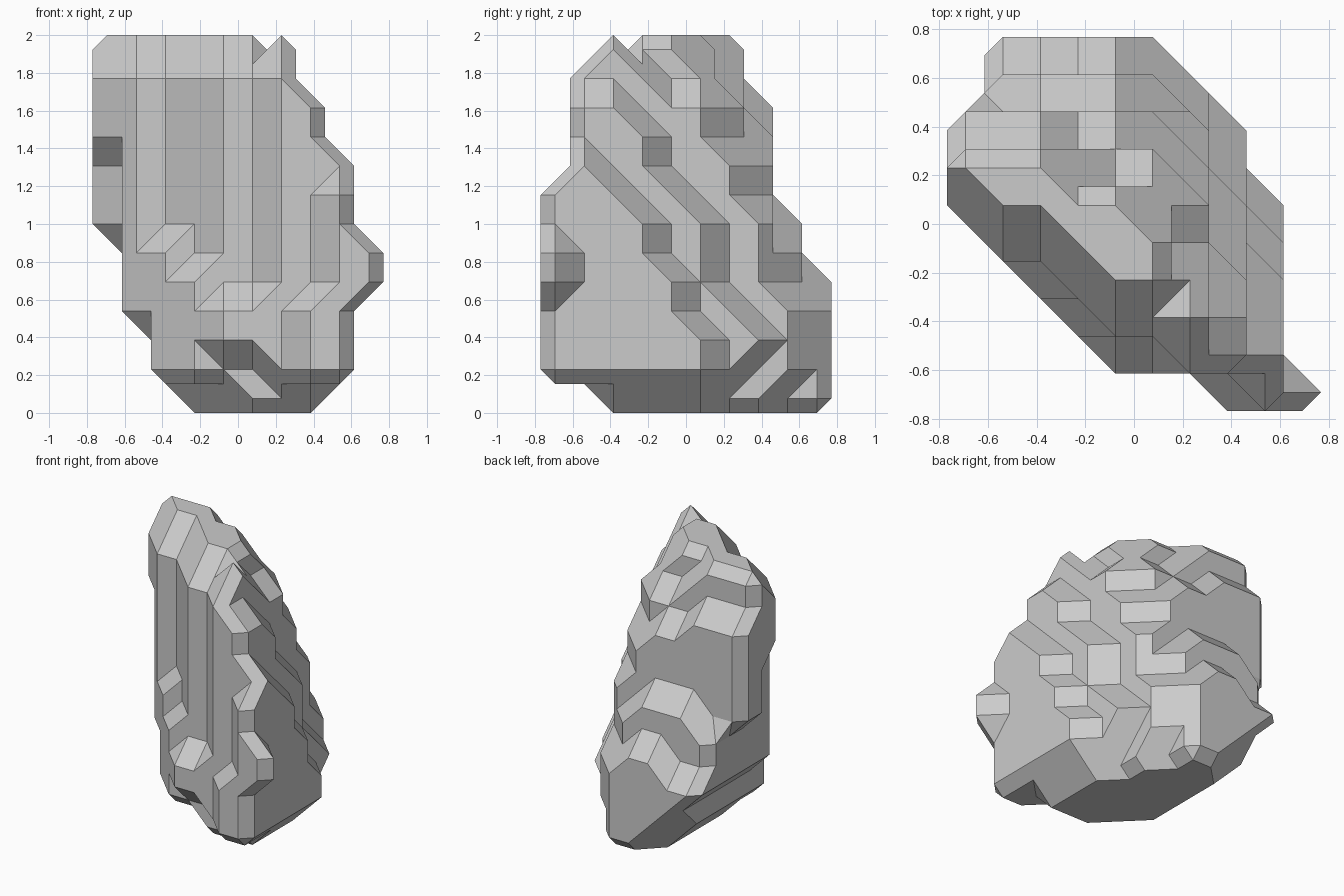
import bpy, bmesh
from itertools import product
from math import radians
from mathutils.geometry import normal

if "Cube" in bpy.data.objects:
    bpy.data.objects.remove(bpy.data.objects["Cube"])

H = 2 / 13          # lattice pitch of the faceted rock

# Rock profile per x slice: (first y cell, top height of each y cell going back)
SLICES = [
    (5, [12, 13, 11]),
    (4, [12, 13, 13, 11, 6, 4]),
    (3, [6, 12, 13, 13, 11, 7, 4]),
    (2, [5, 12, 13, 13, 12, 10, 7, 5]),
    (1, [4, 12, 13, 13, 13, 11, 10, 7, 5]),
    (1, [4, 12, 13, 13, 12, 11, 9, 6, 4]),
    (1, [12, 13, 12, 11, 11, 9, 7, 4]),
    (0, [4, 11, 11, 10, 8, 7, 4, 3]),
    (0, [8, 9, 8, 7, 5, 3]),
    (0, [6]),
]
UNDERCUT = [6, 3, 1, 0, 0, 0, 0, 0, 1, 4]   # overhang height per slice
# Chipped spots along the lower edges: (x cell, y cell) -> overhang height
CHIPS = {(0, 5): 9, (4, 1): 2, (5, 1): 2, (2, 9): 2, (3, 9): 1,
         (7, 6): 1, (7, 7): 2, (6, 8): 1}


def underside(a, b):
    low = max(UNDERCUT[a], CHIPS.get((a, b), 0))
    if a + b <= 6 or b <= 1:       # sloping front-left underside
        low = max(low, 1)
    return low


solid = set()
for a, (start, tops) in enumerate(SLICES):
    for k, top in enumerate(tops):
        b = start + k
        solid.update((a, b, c) for c in range(underside(a, b), top))

# Bevelled surface through the midpoints between solid and empty cells
bm = bmesh.new()
verts = {}


def midpoint(p, q):
    key = tuple(p[i] + q[i] for i in range(3))
    if key not in verts:
        verts[key] = bm.verts.new(((key[0] / 2 - 4.5) * H,
                                   (key[1] / 2 - 4.5) * H,
                                   (key[2] / 2 + 0.5) * H))
    return verts[key]


def cell_links(origin):
    """Surface segments on the six sides of one lattice cube."""
    links = {}
    for axis, side in product(range(3), range(2)):
        u, v = [i for i in range(3) if i != axis]
        ring = []
        for du, dv in ((0, 0), (1, 0), (1, 1), (0, 1)):
            p = list(origin)
            p[axis] += side
            p[u] += du
            p[v] += dv
            ring.append(tuple(p))
        full = [p in solid for p in ring]
        cuts = [midpoint(ring[i], ring[(i + 1) % 4])
                if full[i] != full[(i + 1) % 4] else None for i in range(4)]
        found = [m for m in cuts if m]
        if len(found) == 2:
            pairs = [found]
        elif len(found) == 4:
            pairs = [(cuts[i - 1], cuts[i]) for i in range(4) if full[i]]
        else:
            pairs = []
        for m, n in pairs:
            links.setdefault(m, []).append(n)
            links.setdefault(n, []).append(m)
    return links


def warp(loop):
    """How far a loop is from being flat."""
    n = normal([v.co for v in loop])
    d = [v.co.dot(n) for v in loop]
    return max(d) - min(d)


def add_facets(loop):
    """Split a bent loop along the diagonal that leaves the flattest pieces."""
    size = len(loop)
    if size == 3 or warp(loop) < 1e-4:
        bm.faces.new(loop)
        return
    best = None
    for i in range(size):
        for j in range(i + 2, size - (i == 0)):
            parts = (loop[i:j + 1], loop[j:] + loop[:i + 1])
            score = sum(warp(p) for p in parts)
            if best is None or score < best[0] - 1e-5:
                best = (score, parts)
    for part in best[1]:
        add_facets(part)


for origin in product(range(-1, 10), range(-1, 10), range(-1, 13)):
    links = cell_links(origin)
    while links:
        loop, cur = [], next(iter(links))
        while cur in links:
            loop.append(cur)
            nxt = links.pop(cur)
            cur = nxt[0] if nxt[0] in links else nxt[1]
        if len(loop) > 2:
            add_facets(loop)

# Orient and merge coplanar pieces into flat facets
bmesh.ops.recalc_face_normals(bm, faces=bm.faces[:])
bmesh.ops.dissolve_limit(bm, angle_limit=radians(1), verts=bm.verts[:], edges=bm.edges[:])

mesh = bpy.data.meshes.new("rock")
bm.to_mesh(mesh)
bm.free()
rock = bpy.data.objects.new("rock", mesh)
bpy.context.collection.objects.link(rock)
